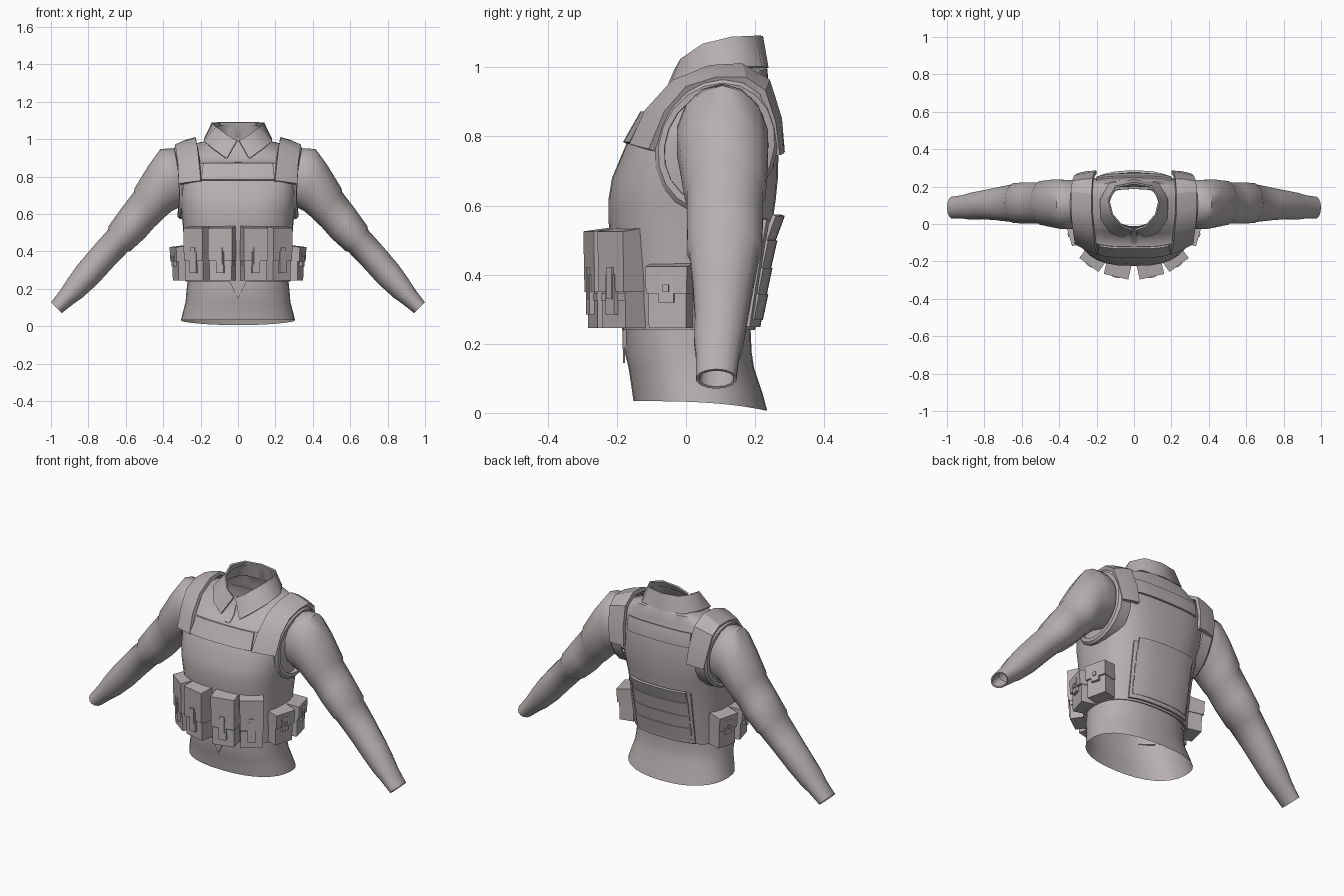
import bpy, bmesh, math
from mathutils import Matrix, Vector

mat = bpy.data.materials.new("warm_grey_cloth")
mat.diffuse_color = (0.47, 0.43, 0.43, 1)


def finish(name, bm, mirror=False, thick=0, angle=32):
    bmesh.ops.recalc_face_normals(bm, faces=bm.faces)
    me = bpy.data.meshes.new(name)
    bm.to_mesh(me)
    bm.free()
    ob = bpy.data.objects.new(name, me)
    bpy.context.collection.objects.link(ob)
    me.materials.append(mat)
    bpy.ops.object.select_all(action='DESELECT')
    ob.select_set(True)
    bpy.context.view_layer.objects.active = ob
    if mirror:
        ob.modifiers.new("mirror", 'MIRROR').use_clip = True
        bpy.ops.object.modifier_apply(modifier="mirror")
    if thick:
        s = ob.modifiers.new("thickness", 'SOLIDIFY')
        s.thickness, s.offset = thick, 0
        bpy.ops.object.modifier_apply(modifier="thickness")
    bpy.ops.object.shade_smooth_by_angle(angle=math.radians(angle))
    return ob


def skin(rows, closed=True):
    """Join rows of points into a quad surface."""
    bm = bmesh.new()
    vs = [[bm.verts.new(p) for p in r] for r in rows]
    n = len(rows[0])
    for a, b in zip(vs, vs[1:]):
        for i in range(n if closed else n - 1):
            j = (i + 1) % n
            bm.faces.new((a[i], a[j], b[j], b[i]))
    return bm


def loop(zf, zb, hx, yf, yb, n, bend=1, count=32):
    """Rounded-box ring; height runs from front to back."""
    pts = []
    for i in range(count):
        a = 2 * math.pi * i / count
        c, s = math.cos(a), math.sin(a)
        x = hx * math.copysign(abs(c) ** (2 / n), c)
        t = 0.5 + 0.5 * math.copysign(abs(s) ** (2 / n), s)
        pts.append((x, yf + (yb - yf) * t, zf + (zb - zf) * t ** bend))
    return pts


# shirt hem, open at the bottom
hem = [(0.034, 0.006, 0.305, -0.152, 0.235, 2.3, 3),
       (0.07, 0.055, 0.297, -0.157, 0.222, 2.3, 2),
       (0.13, 0.13, 0.28, -0.166, 0.197, 2.3),
       (0.17, 0.175, 0.277, -0.176, 0.19, 2.3),
       (0.24, 0.24, 0.27, -0.175, 0.187, 2.3),
       (0.30, 0.30, 0.268, -0.175, 0.19, 2.4)]
finish("shirt_hem", skin([loop(*s) for s in hem]))

# vest body, shoulders and neck, open at the neck
vest = [(0.245, 0.245, 0.268, -0.175, 0.188, 2.5),
        (0.24, 0.24, 0.28, -0.185, 0.2, 2.5),
        (0.40, 0.40, 0.285, -0.203, 0.225, 2.6),
        (0.55, 0.55, 0.296, -0.224, 0.25, 2.6),
        (0.62, 0.62, 0.305, -0.224, 0.26, 2.7),
        (0.68, 0.68, 0.312, -0.214, 0.266, 2.8),
        (0.78, 0.78, 0.32, -0.172, 0.268, 3),
        (0.87, 0.88, 0.322, -0.122, 0.258, 3),
        (0.875, 0.89, 0.32, -0.10, 0.255, 3),
        (0.905, 0.945, 0.315, -0.06, 0.24, 3),
        (0.93, 0.995, 0.235, -0.045, 0.235, 2.6),
        (0.955, 1.01, 0.165, -0.035, 0.225, 2.2),
        (0.99, 1.083, 0.13, -0.012, 0.212, 2.1, 0.6)]
finish("vest_body", skin([loop(*s) for s in vest]))


def body_y(x, z, front):
    """Depth of the vest surface at a given x and z."""
    k = 0 if front else 1
    for a, b in zip(vest[1:], vest[2:]):
        if z <= b[k]:
            break
    t = max(0, min(1, (z - a[k]) / (b[k] - a[k])))
    hx, yf, yb, n = (a[i] + (b[i] - a[i]) * t for i in range(2, 6))
    f = (1 - min(1, abs(x) / hx) ** n) ** (1 / n)
    return (yf + yb) / 2 + (yb - yf) / 2 * f * (-1 if front else 1)


def panel(name, w_low, w_top, z0, z1, out_low, out_top, front, thick=0.016):
    """Plate that follows the vest surface."""
    rows = []
    sgn = -1 if front else 1
    for k in range(4):
        t = k / 3
        w, z = w_low + (w_top - w_low) * t, z0 + (z1 - z0) * t
        o = out_low + (out_top - out_low) * t
        xs = [w * (i / 5 - 1) for i in range(11)]
        rows.append([(x, body_y(x, z, front) + sgn * o, z) for x in xs])
    finish(name, skin(rows, False), thick=thick)


panel("chest_panel", 0.195, 0.185, 0.78, 0.868, 0.003, 0.002, True)
panel("upper_back_band", 0.2, 0.2, 0.835, 0.915, 0.002, 0.002, False)
panel("back_base_plate", 0.185, 0.19, 0.25, 0.56, 0.006, 0.006, False)
for i, (z0, z1, out) in enumerate([(0.27, 0.345, 0.016), (0.345, 0.42, 0.016),
                                   (0.42, 0.5, 0.017), (0.5, 0.572, 0.027)]):
    panel(f"back_strip_{i + 1}", 0.172, 0.177, z0, z1, 0.012, out, False, 0.012)

# shoulder straps: inner and outer edge from front to back
strap = [((0.195, -0.155, 0.775), (0.312, -0.1, 0.76)),
         ((0.205, -0.112, 0.87), (0.318, -0.055, 0.868)),
         ((0.215, -0.035, 0.955), (0.328, 0.005, 0.937)),
         ((0.225, 0.07, 0.997), (0.333, 0.09, 0.963)),
         ((0.225, 0.16, 1.002), (0.333, 0.17, 0.963)),
         ((0.22, 0.235, 0.958), (0.328, 0.222, 0.928)),
         ((0.21, 0.268, 0.85), (0.318, 0.25, 0.84)),
         ((0.20, 0.276, 0.755), (0.30, 0.262, 0.745))]
rows = []
for a, b in strap:
    mid = (Vector(a) + Vector(b)) / 2
    mid += (mid - Vector((mid.x, 0.08, 0.75))).normalized() * 0.004
    rows.append([a, mid, b])
finish("shoulder_strap", skin(rows, False), True, 0.02)

# padded rim around each armhole
rows = []
for x, r in [(0.27, 1.02), (0.332, 1.02), (0.342, 0.96), (0.34, 0.86), (0.29, 0.84)]:
    ring = []
    for i in range(20):
        a = 2 * math.pi * i / 20
        dy, dz = 0.175 * r * math.cos(a), 0.192 * r * math.sin(a)
        ring.append((x - 0.95 * dy * dy + 0.1 * min(0, dz), 0.088 + dy + 0.1 * dz, 0.77 + dz))
    rows.append(ring)
finish("armhole_rim", skin(rows), True)

# sleeves: top edge x z, bottom edge x z, depth range
sleeve = [(0.29, 0.925, 0.29, 0.65, -0.01, 0.22),
          (0.35, 0.952, 0.325, 0.63, -0.03, 0.238),
          (0.415, 0.947, 0.355, 0.615, -0.03, 0.24),
          (0.475, 0.865, 0.39, 0.585, -0.02, 0.24),
          (0.553, 0.738, 0.435, 0.54, -0.006, 0.232),
          (0.557, 0.717, 0.445, 0.533, 0.0, 0.225),
          (0.62, 0.635, 0.50, 0.47, 0.0, 0.225),
          (0.692, 0.535, 0.575, 0.402, 0.002, 0.222),
          (0.695, 0.515, 0.59, 0.398, 0.008, 0.214),
          (0.78, 0.42, 0.67, 0.315, 0.018, 0.197),
          (0.86, 0.325, 0.752, 0.225, 0.024, 0.18),
          (0.905, 0.262, 0.835, 0.15, 0.022, 0.168),
          (0.95, 0.193, 0.875, 0.123, 0.028, 0.155),
          (1.0, 0.127, 0.942, 0.07, 0.028, 0.147),
          (0.993, 0.122, 0.946, 0.076, 0.038, 0.139),
          (0.955, 0.165, 0.9, 0.125, 0.044, 0.137)]
rows = []
for xt, zt, xb, zb, y0, y1 in sleeve:
    ring = []
    for i in range(14):
        a = 2 * math.pi * i / 14
        c, s = math.cos(a) / 2, math.sin(a) / 2
        ring.append(((xt + xb) / 2 + (xt - xb) * c, (y0 + y1) / 2 + (y1 - y0) * s,
                     (zt + zb) / 2 + (zt - zb) * c))
    rows.append(ring)
finish("sleeve", skin(rows), True, angle=45)

# folded collar: upper and lower edge from front point to back
collar = [((0.006, -0.03, 0.99), (0.06, -0.07, 0.895)),
          ((0.06, -0.012, 1.022), (0.125, -0.045, 0.942)),
          ((0.115, 0.05, 1.065), (0.178, 0.03, 0.985)),
          ((0.136, 0.13, 1.086), (0.178, 0.13, 1.0)),
          ((0.095, 0.2, 1.09), (0.13, 0.215, 1.0)),
          ((0, 0.218, 1.09), (0, 0.234, 0.998))]
finish("collar", skin(collar, False), True, 0.01, 50)


def box(bm, w, y0, y1, z0, z1, slope=0.0, flare=0.0):
    """Box from back y0 to front y1; front top drops by slope, top widens by flare."""
    m = Matrix.Translation((0, (y0 + y1) / 2, (z0 + z1) / 2)) @ Matrix.Diagonal(
        (w, abs(y1 - y0), z1 - z0, 1))
    for v in bmesh.ops.create_cube(bm, size=1, matrix=m)["verts"]:
        if v.co.z > (z0 + z1) / 2:
            v.co.x *= 1 + flare
            if v.co.y < (y0 + y1) / 2:
                v.co.z -= slope
                v.co.y -= flare * 0.1


def place(bm, x, y, turn):
    bm.transform(Matrix.Translation((x, y, 0)) @ Matrix.Rotation(math.radians(turn), 4, 'Z'))


# tall front pouches with lid, clip and crossbar
for name, x, y, turn, w in [("inner_front_pouch", 0.079, -0.207, 13, 0.122),
                            ("outer_front_pouch", 0.196, -0.157, 36, 0.115)]:
    bm = bmesh.new()
    box(bm, w, 0.03, -0.064, 0.245, 0.40)
    box(bm, w + 0.008, 0.03, -0.074, 0.35, 0.54, 0.015, 0.03)
    box(bm, 0.042, -0.05, -0.079, 0.285, 0.40)
    box(bm, 0.026, -0.05, -0.082, 0.33, 0.42)
    box(bm, w + 0.004, 0.0, -0.067, 0.325, 0.345)
    place(bm, x, y, turn)
    finish(name, bm, True)

# square side pouches with lid and button
for name, x, y, turn in [("front_side_pouch", 0.285, -0.04, 74),
                         ("rear_side_pouch", 0.285, 0.088, 104)]:
    bm = bmesh.new()
    box(bm, 0.112, 0.03, -0.05, 0.245, 0.39, 0, 0.03)
    box(bm, 0.122, 0.03, -0.062, 0.345, 0.435, 0.012, 0.04)
    box(bm, 0.045, -0.04, -0.066, 0.32, 0.40)
    box(bm, 0.018, -0.05, -0.072, 0.35, 0.372)
    place(bm, x, y, turn)
    finish(name, bm, True)

# shirt placket below the collar
finish("placket", skin([[(-0.018, -0.101, 0.874), (0.018, -0.101, 0.874)],
                        [(-0.018, -0.061, 0.905), (0.018, -0.061, 0.905)],
                        [(-0.012, -0.035, 0.95), (0.012, -0.035, 0.95)]], False), thick=0.008)

# pointed flap hanging below the front pouches
bm = bmesh.new()
bm.faces.new([bm.verts.new(p) for p in
              [(-0.055, -0.182, 0.26), (0, -0.179, 0.145), (0.055, -0.182, 0.26)]])
finish("front_flap", bm, thick=0.006)
